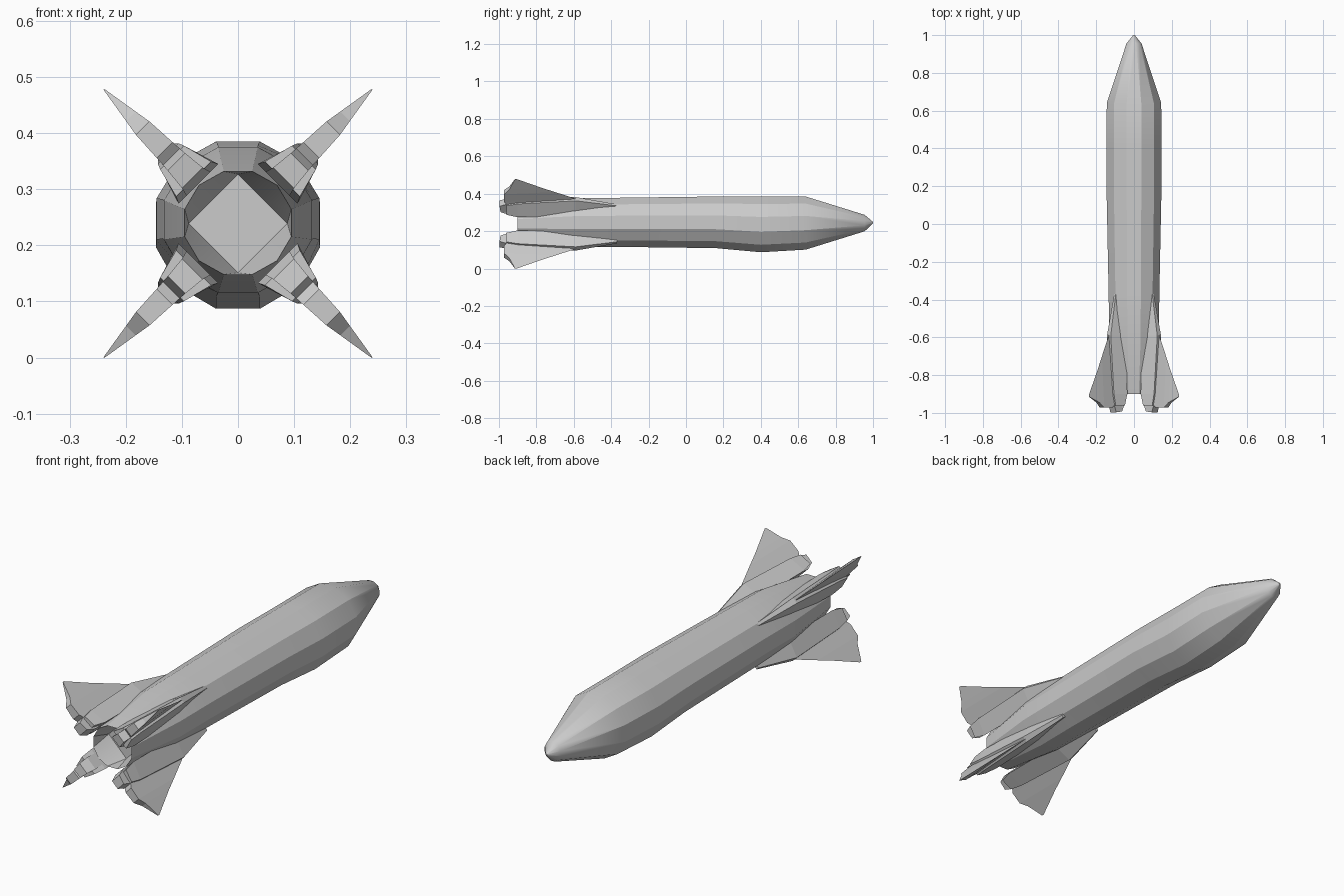
import bpy, bmesh
from math import sin, cos, pi, radians

if "Cube" in bpy.data.objects:
    bpy.data.objects.remove(bpy.data.objects["Cube"])

CZ = 0.239  # height of the long axis
SIDES = 12


def loft(name, rings, angle=30, cap_start=True, cap_end=True):
    """Skin a list of equal-length closed rings into one object."""
    bm = bmesh.new()
    vs = [[bm.verts.new(p) for p in ring] for ring in rings]
    n = len(rings[0])
    for a, b in zip(vs, vs[1:]):
        for i in range(n):
            j = (i + 1) % n
            bm.faces.new((a[i], a[j], b[j], b[i]))
    if cap_start:
        bm.faces.new(vs[0])
    if cap_end:
        bm.faces.new(vs[-1])
    bmesh.ops.remove_doubles(bm, verts=bm.verts, dist=1e-5)
    bmesh.ops.recalc_face_normals(bm, faces=bm.faces)
    mesh = bpy.data.meshes.new(name)
    bm.to_mesh(mesh)
    bm.free()
    ob = bpy.data.objects.new(name, mesh)
    bpy.context.collection.objects.link(ob)
    bpy.ops.object.select_all(action='DESELECT')
    ob.select_set(True)
    bpy.context.view_layer.objects.active = ob
    if angle:
        bpy.ops.object.shade_smooth_by_angle(angle=radians(angle))
    return ob


def body_ring(y, rx, rz, cz):
    k = 1 / cos(pi / SIDES)  # flats, not corners, lie on the given radii
    return [(k * rx * cos((i + .5) * 2 * pi / SIDES), y,
             cz + k * rz * sin((i + .5) * 2 * pi / SIDES)) for i in range(SIDES)]


def floor_ring(y, r):
    """Diamond with the twelve body corners collapsed onto its outline."""
    pts = []
    for q in range(4):
        a, b = q * pi / 2, (q + 1) * pi / 2
        for t in (0, .5, 1):
            pts.append((r * (cos(a) * (1 - t) + cos(b) * t), y,
                        CZ + r * (sin(a) * (1 - t) + sin(b) * t)))
    return pts


# Fuselage: nose, barrel, tapered tail and recessed diamond exhaust
profile = [(1.0, .004, .004, .245), (.955, .040, .044, .243),
           (.64, .144, .142, .243), (.40, .146, .149, .236),
           (.16, .145, .138, .247), (-.38, .134, .131, .247),
           (-.60, .132, .130, .245), (-.90, .095, .092, .24)]
rings = [body_ring(*p) for p in profile]
rings.append(floor_ring(-.80, .088))
loft("fuselage", rings, 28)

# Tail fin stations: radius, leading y, trailing y, half thickness at the back
fin = [(.10, -.40, -.95, .030), (.115, -.42, -.992, .026),
       (.155, -.50, -.997, .022), (.168, -.54, -.96, .021),
       (.185, -.58, -.972, .020), (.24, -.70, -.972, .017),
       (.27, -.767, -.945, .012), (.338, -.905, -.914, .001)]
# Fin root fairing sections: y, inner radius, outer radius, half widths
pod = [(-.37, .10, .142, .014, .006), (-.59, .10, .188, .042, .014),
       (-.90, .10, .176, .050, .026), (-.96, .112, .166, .044, .030)]

for name, k in (("upper_right", 1), ("upper_left", 3), ("lower_left", 5), ("lower_right", 7)):
    c, s = cos(k * pi / 4), sin(k * pi / 4)

    def place(u, v, y):
        return (u * c - v * s, y, CZ + u * s + v * c)

    loft("tail_fin_" + name,
         [[place(u, 0, le), place(u, h, te), place(u, -h, te)] for u, le, te, h in fin], 0)
    loft("fin_root_" + name,
         [[place(ui, -wi, y), place(uo, -wo, y), place(uo, wo, y), place(ui, wi, y)]
          for y, ui, uo, wi, wo in pod], 0)
